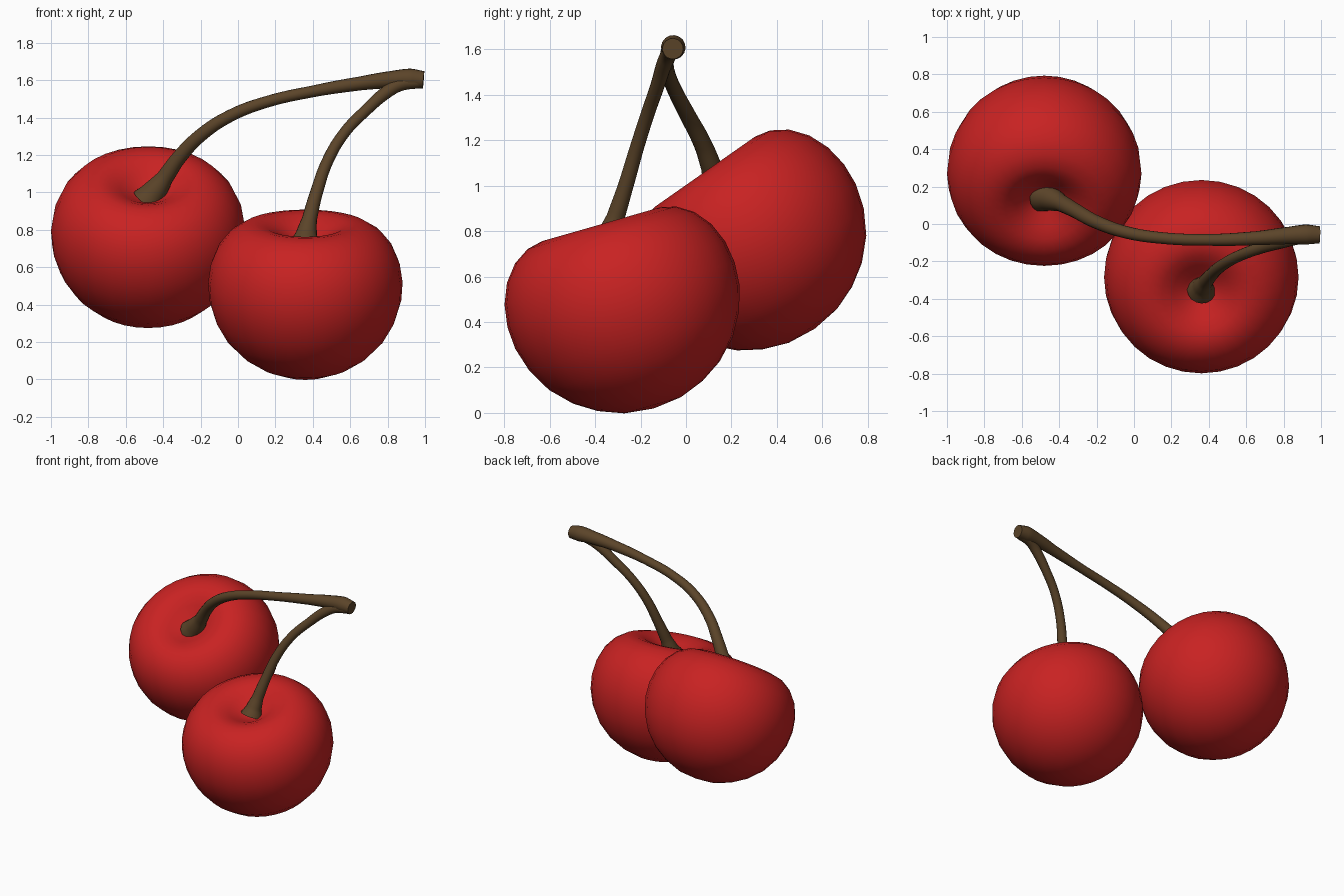
import bpy, bmesh, math
from mathutils import Matrix

if "Cube" in bpy.data.objects:
    bpy.data.objects.remove(bpy.data.objects["Cube"])


def material(name, color):
    m = bpy.data.materials.new(name)
    m.diffuse_color = color
    m.use_nodes = True
    m.node_tree.nodes["Principled BSDF"].inputs["Base Color"].default_value = m.diffuse_color
    return m


red = material("cherry_red", (0.58, 0.016, 0.016, 1))
brown = material("stem_brown", (0.105, 0.058, 0.022, 1))

# Half profile of a cherry (radius, height), from bottom to inside of the dimple
PROFILE = [(0, -0.5), (0.13, -0.485), (0.24, -0.443), (0.335, -0.382), (0.42, -0.295),
           (0.48, -0.19), (0.513, -0.08), (0.52, 0.02), (0.505, 0.12), (0.468, 0.21),
           (0.41, 0.282), (0.34, 0.327), (0.27, 0.343), (0.21, 0.333), (0.15, 0.302),
           (0.09, 0.262), (0.04, 0.238), (0, 0.23)]


def cherry(name, center, tilt):
    bm = bmesh.new()
    vs = [bm.verts.new((r, 0, h)) for r, h in PROFILE]
    es = [bm.edges.new(p) for p in zip(vs, vs[1:])]
    bmesh.ops.spin(bm, geom=vs + es, cent=(0, 0, 0), axis=(0, 0, 1),
                   angle=math.tau, steps=32)
    bmesh.ops.remove_doubles(bm, verts=bm.verts, dist=1e-4)
    bmesh.ops.recalc_face_normals(bm, faces=bm.faces)
    for f in bm.faces:
        f.smooth = True
    me = bpy.data.meshes.new(name)
    bm.to_mesh(me)
    bm.free()
    me.materials.append(red)
    ob = bpy.data.objects.new(name, me)
    ob.matrix_world = Matrix.Translation(center) @ Matrix.Rotation(math.radians(tilt), 4, 'X')
    bpy.context.collection.objects.link(ob)


def stem(name, points):
    # Tapered tube through points (x, y, z, radius)
    cu = bpy.data.curves.new(name, 'CURVE')
    cu.dimensions = '3D'
    cu.bevel_depth = 1
    cu.bevel_resolution = 6
    cu.resolution_u = 6
    cu.use_fill_caps = True
    sp = cu.splines.new('BEZIER')
    sp.bezier_points.add(len(points) - 1)
    for bp, (x, y, z, r) in zip(sp.bezier_points, points):
        bp.co = (x, y, z)
        bp.radius = r
        bp.handle_left_type = bp.handle_right_type = 'AUTO'
    cu.materials.append(brown)
    ob = bpy.data.objects.new(name, cu)
    bpy.context.collection.objects.link(ob)
    bpy.ops.object.select_all(action='DESELECT')
    bpy.context.view_layer.objects.active = ob
    ob.select_set(True)
    bpy.ops.object.convert(target='MESH')
    bpy.ops.object.shade_smooth_by_angle(angle=math.radians(40))


# Fruits, both leaning towards the front
cherry("back_cherry", (-0.48, 0.28, 0.78), 35)
cherry("front_cherry", (0.36, -0.28, 0.5), 16)

# Long stem, ending in the thick joint
stem("back_stem", [
    (-0.49, 0.15, 0.95, 0.085), (-0.45, 0.137, 1.0, 0.068), (-0.39, 0.112, 1.08, 0.046),
    (-0.32, 0.075, 1.18, 0.04), (-0.2, 0.01, 1.305, 0.036), (-0.04, -0.045, 1.41, 0.033),
    (0.15, -0.075, 1.483, 0.031), (0.4, -0.085, 1.54, 0.031), (0.65, -0.076, 1.582, 0.037),
    (0.82, -0.062, 1.603, 0.046), (0.92, -0.056, 1.608, 0.054), (0.992, -0.058, 1.602, 0.046)])

# Short stem, merging into the joint
stem("front_stem", [
    (0.36, -0.352, 0.735, 0.077), (0.367, -0.335, 0.785, 0.055), (0.383, -0.31, 0.86, 0.04),
    (0.42, -0.265, 1.0, 0.034), (0.48, -0.215, 1.17, 0.031), (0.57, -0.167, 1.32, 0.03),
    (0.68, -0.127, 1.435, 0.031), (0.8, -0.093, 1.54, 0.035), (0.87, -0.075, 1.578, 0.036),
    (0.96, -0.065, 1.592, 0.036)])
